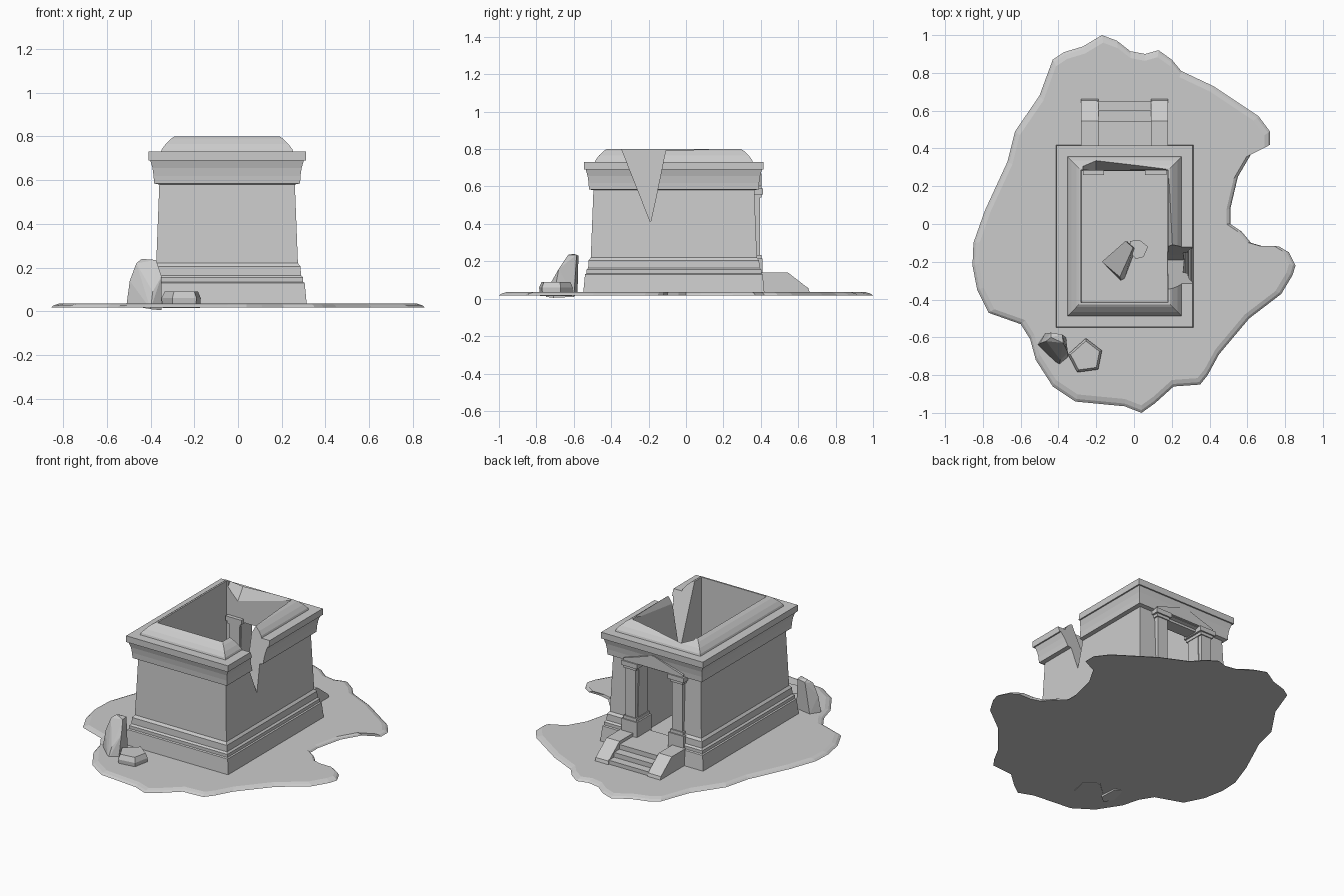
import bpy, bmesh
from mathutils import Vector

if "Cube" in bpy.data.objects:
    bpy.data.objects.remove(bpy.data.objects["Cube"])

CX, CY = -0.05, -0.065      # centre of the building


def finish(name, bm):
    bmesh.ops.recalc_face_normals(bm, faces=bm.faces)
    me = bpy.data.meshes.new(name)
    bm.to_mesh(me)
    bm.free()
    ob = bpy.data.objects.new(name, me)
    bpy.context.collection.objects.link(ob)
    return ob


def loft(name, rings, closed=False):
    """Skin a list of rings; either cap both ends or close into a loop."""
    bm = bmesh.new()
    vs = [[bm.verts.new(p) for p in r] for r in rings]
    n = len(rings[0])
    pairs = list(zip(vs, vs[1:])) + ([(vs[-1], vs[0])] if closed else [])
    for a, b in pairs:
        for i in range(n):
            bm.faces.new((a[i], a[(i + 1) % n], b[(i + 1) % n], b[i]))
    if not closed:
        bm.faces.new(vs[0])
        bm.faces.new(vs[-1])
    return finish(name, bm)


def hull(name, pts):
    bm = bmesh.new()
    for p in pts:
        bm.verts.new(p)
    r = bmesh.ops.convex_hull(bm, input=bm.verts)
    bmesh.ops.delete(bm, geom=[v for v in bm.verts if not v.link_faces], context='VERTS')
    bmesh.ops.dissolve_limit(bm, angle_limit=0.02, verts=bm.verts, edges=bm.edges)
    return finish(name, bm)


def box(name, x0, x1, y0, y1, z0, z1):
    return loft(name, [[(x0, y0, z), (x1, y0, z), (x1, y1, z), (x0, y1, z)] for z in (z0, z1)])


def prism_x(name, x0, x1, yz):
    return loft(name, [[(x, y, z) for y, z in yz] for x in (x0, x1)])


def cut(ob, cutter):
    m = ob.modifiers.new("cut", 'BOOLEAN')
    m.operation, m.solver, m.object = 'DIFFERENCE', 'EXACT', cutter
    cutter.hide_render = True
    cutter.hide_viewport = True
    cutter.display_type = 'WIRE'


# Irregular ground patch with a soft rim
outline = [(-.17, 1), (-.27, .94), (-.37, .91), (-.43, .87), (-.5, .68), (-.63, .49), (-.67, .33),
           (-.79, .07), (-.85, -.1), (-.855, -.22), (-.83, -.35), (-.77, -.47), (-.6, -.53),
           (-.55, -.61), (-.52, -.72), (-.43, -.86), (-.31, -.94), (-.05, -.965), (.04, -1),
           (.11, -.95), (.21, -.86), (.35, -.85), (.39, -.8), (.45, -.69), (.61, -.5), (.78, -.37),
           (.84, -.27), (.855, -.22), (.82, -.15), (.77, -.12), (.69, -.12), (.62, -.1), (.57, -.04),
           (.51, 0), (.51, .08), (.55, .25), (.62, .37), (.72, .42), (.72, .49), (.66, .57),
           (.42, .73), (.25, .81), (.2, .87), (.13, .92), (.06, .9), (-.02, .915), (-.09, .97)]
loft("ground", [[(x * s, y * s, z) for x, y in outline]
                for s, z in ((1, .018), (.985, .028), (.96, .035))])

# Walls: one moulded section swept round a rectangle (offset, height)
section = [(.055, .025), (.045, .13), (.038, .135), (.038, .155), (.028, .165), (.026, .205), (.014, .22),
           (0, .58), (.024, .585), (.026, .62), (.031, .655), (.041, .69), (.05, .69), (.05, .73),
           (-.008, .73), (-.012, .742), (-.03, .766), (-.055, .79), (-.07, .8), (-.08, .8), (-.085, .025)]
walls = loft("moulded_walls",
             [[(CX + sx * (.31 + d), CY + sy * (.43 + d), z)
               for sx, sy in ((-1, -1), (1, -1), (1, 1), (-1, 1))] for d, z in section], True)

# Openings: doorway, V-shaped breach and crumbled inner rims
cut(walls, box("doorway_cutter", CX - .125, CX + .125, .2, .6, .12, .565))
cut(walls, prism_x("breach_cutter", .1, .5,
                   [(-.36, .85), (-.34, .79), (-.19, .41), (-.165, .52), (-.11, .79), (-.1, .85)]))
cut(walls, hull("back_rim_cutter", [
    (-.27, .25, .72), (-.2, .25, .64), (.17, .25, .76), (-.27, .305, .79), (-.2, .335, .765),
    (.17, .29, .8), (-.27, .32, .9), (.17, .32, .9), (-.27, .25, .9), (.17, .25, .9)]))
cut(walls, hull("side_rim_cutter", [
    (.14, -.15, .66), (.14, .24, .76), (.205, -.15, .79), (.185, .24, .8),
    (.14, -.15, .9), (.14, .24, .9), (.2, -.15, .9), (.2, .24, .9)]))

# Portal on the back: a pair of piers with pedestals and capitals, stair cheeks
for side, s in (("left", -1), ("right", 1)):
    px = CX + s * .165

    def block(part, hw, y0, y1, z0, z1):
        box(f"{side}_{part}", px - hw, px + hw, y0, y1, z0, z1)
    block("pedestal", .055, .262, .41, .025, .215)
    block("pier_foot", .045, .268, .403, .215, .235)
    block("pier", .036, .272, .396, .235, .54)
    block("capital_neck", .044, .266, .403, .54, .558)
    block("capital", .056, .26, .412, .558, .588)
    cx = CX + s * .185
    prism_x(f"{side}_stair_cheek", cx - .046, cx + .046,
            [(.36, .02), (.665, .02), (.655, .055), (.545, .14), (.36, .14)])

# Gable over the doorway
loft("gable", [[(CX - .21, y, .588), (CX + .21, y, .588), (CX + .21, y, .602),
                (CX, y, .67), (CX - .21, y, .602)] for y in (.36, .404)])

# Landing and steps
for i, (y, z) in enumerate(((.545, .12), (.6, .09), (.652, .06))):
    box(f"step_{i + 1}", CX - .145, CX + .145, .285 + .01 * i, y, .02, z)

# Fallen stones outside
hull("leaning_stone", [
    (-.51, -.64, .03), (-.40, -.75, .01), (-.35, -.71, .005), (-.36, -.6, .01), (-.47, -.58, .03),
    (-.495, -.63, .14), (-.39, -.72, .09), (-.35, -.68, .16), (-.465, -.62, .22),
    (-.44, -.6, .24), (-.375, -.63, .235), (-.38, -.585, .235), (-.44, -.575, .23)])
penta = [(-.35, -.69), (-.255, -.605), (-.17, -.67), (-.19, -.77), (-.3, -.785)]
loft("flat_stone", [[(-.255 + (x + .255) * s, -.7 + (y + .7) * s, z) for x, y in penta]
                    for s, z in ((.95, .015), (1, .06), (.85, .09))])

# Fallen stones inside
hull("inner_long_stone", [
    (-.17, -.2, .03), (-.07, -.3, .03), (-.05, -.29, .03), (.01, -.13, .03), (-.04, -.09, .03),
    (-.17, -.2, .07), (-.075, -.28, .08), (-.005, -.125, .15), (-.045, -.09, .15)])
hexa = [(-.02, -.09), (.03, -.085), (.075, -.12), (.05, -.175), (.01, -.185), (-.02, -.15)]
loft("inner_small_stone", [[(x, y, z) for x, y in hexa] for z in (.025, .09)])
